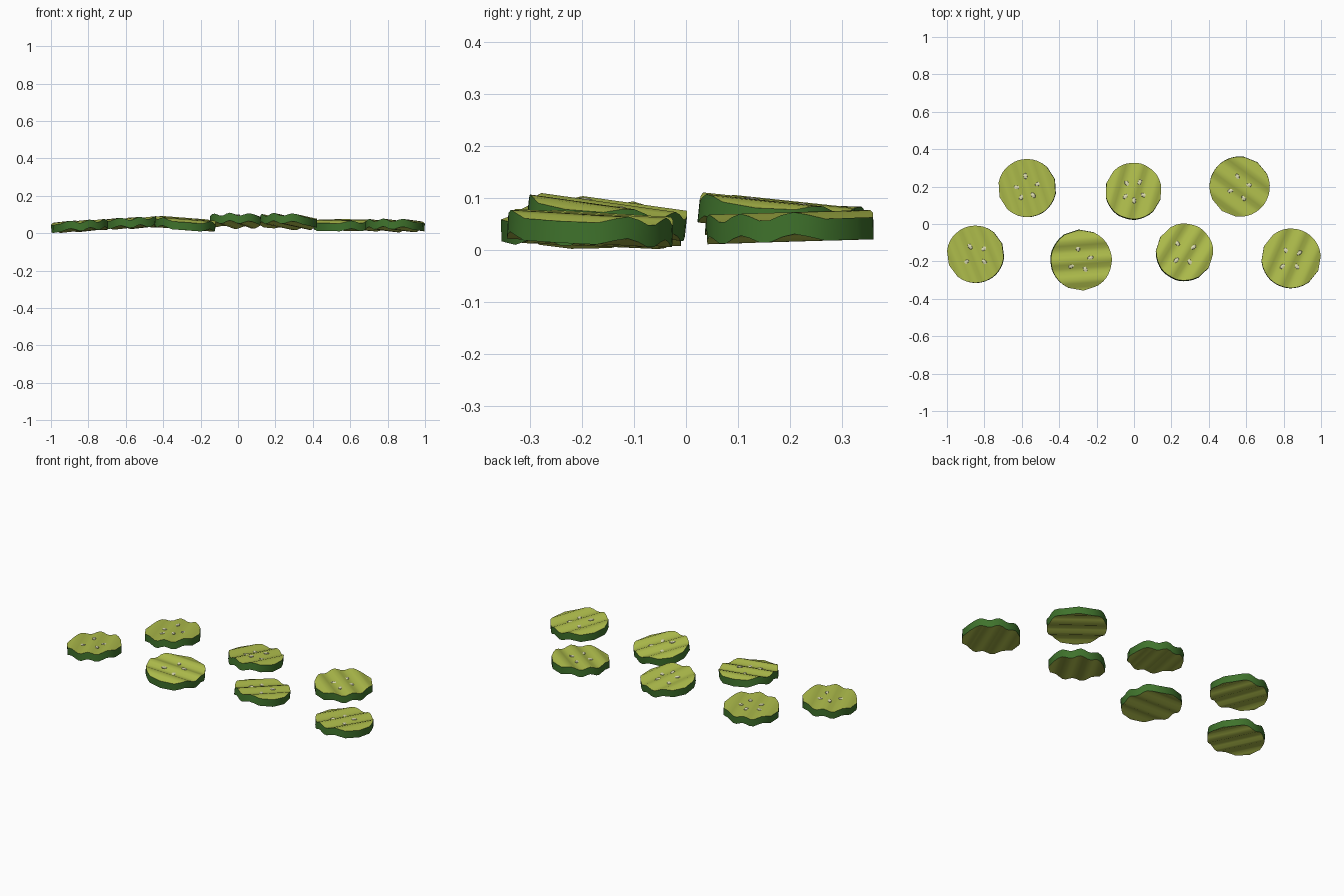
import bpy, bmesh, math, random
from mathutils import Vector, Matrix

if "Cube" in bpy.data.objects:
    bpy.data.objects.remove(bpy.data.objects["Cube"])

random.seed(4)


def material(name, color):
    m = bpy.data.materials.new(name)
    m.diffuse_color = (*color, 1)
    m.use_nodes = True
    m.node_tree.nodes["Principled BSDF"].inputs["Base Color"].default_value = m.diffuse_color
    return m


FLESH = material("flesh", (0.42, 0.50, 0.07))
SKIN = material("skin", (0.05, 0.17, 0.025))
SEED = material("seed", (0.72, 0.72, 0.45))
THICK, AMP, WAVE, STRIPS = 0.042, 0.008, 0.1, 16


def ripple(u):
    return AMP * math.cos(2 * math.pi * u / WAVE)


def finish(name, bm, mats, matrix):
    bmesh.ops.recalc_face_normals(bm, faces=bm.faces)
    me = bpy.data.meshes.new(name)
    bm.to_mesh(me)
    bm.free()
    for m in mats:
        me.materials.append(m)
    ob = bpy.data.objects.new(name, me)
    ob.matrix_world = matrix
    bpy.context.collection.objects.link(ob)
    return ob


def crinkle_slice(name, r, matrix):
    # Wavy strips run across the disc; the skin closes the rim
    bm = bmesh.new()
    layers = []
    for side in (1, -1):
        left, right = [], []
        for i in range(STRIPS + 1):
            u = r * (2 * i / STRIPS - 1)
            v = math.sqrt(max(r * r - u * u, 0))
            z = ripple(u) + side * THICK / 2
            a = bm.verts.new((u, v, z))
            b = a if v < 1e-6 else bm.verts.new((u, -v, z))
            left.append(a)
            right.append(b)
        for i in range(STRIPS):
            quad = [left[i], left[i + 1], right[i + 1], right[i]]
            bm.faces.new(list(dict.fromkeys(quad))).smooth = True
        layers.append(left + right[-2:0:-1])
    top, bottom = layers
    for i in range(len(top)):
        j = (i + 1) % len(top)
        f = bm.faces.new((top[i], top[j], bottom[j], bottom[i]))
        f.material_index = 1
        f.smooth = True
    ob = finish(name, bm, (FLESH, SKIN), matrix)
    bpy.ops.object.select_all(action='DESELECT')
    ob.select_set(True)
    bpy.context.view_layer.objects.active = ob
    bpy.ops.object.shade_smooth_by_angle(angle=math.radians(40))


def seeds(name, count, start, matrix):
    # Small flattened seeds in a ring, partly sunk in the flesh
    bm = bmesh.new()
    for k in range(count):
        a = start + 2 * math.pi * k / count + random.uniform(-0.2, 0.2)
        d = random.uniform(0.048, 0.066)
        p = Vector((d * math.cos(a), d * math.sin(a), 0))
        p.z = THICK / 2 + ripple(p.x) + 0.001
        m = (Matrix.Translation(p) @ Matrix.Rotation(a, 4, 'Z')
             @ Matrix.Diagonal((0.019, 0.012, 0.005, 1)))
        bmesh.ops.create_icosphere(bm, subdivisions=1, radius=1, matrix=m)
    finish(name, bm, (SEED,), matrix)


# x, y, z, radius, ridge angle, slope along x, slope along y, seed count
SLICES = [
    (-0.847, -0.162, 0.038, 0.153, 112, 0.06, -0.02, 4),
    (-0.283, -0.193, 0.050, 0.163, 4, -0.08, 0.04, 4),
    (0.270, -0.152, 0.062, 0.153, 58, -0.05, -0.11, 4),
    (0.840, -0.184, 0.041, 0.159, 66, -0.02, -0.05, 4),
    (-0.571, 0.192, 0.054, 0.155, 108, 0.05, -0.02, 5),
    (-0.003, 0.175, 0.066, 0.151, 74, -0.02, -0.10, 5),
    (0.565, 0.200, 0.043, 0.161, 144, 0.0, 0.03, 4),
]
for n, (x, y, z, r, ang, sx, sy, count) in enumerate(SLICES, 1):
    normal = Vector((-sx, -sy, 1))
    tilt = Vector((0, 0, 1)).rotation_difference(normal).to_matrix().to_4x4()
    mat = (Matrix.Translation((x, y, z)) @ tilt
           @ Matrix.Rotation(math.radians(ang - 90), 4, 'Z'))
    crinkle_slice(f"pickle_slice_{n}", r, mat)
    seeds(f"slice_seeds_{n}", count, random.uniform(0, 1.5), mat)
